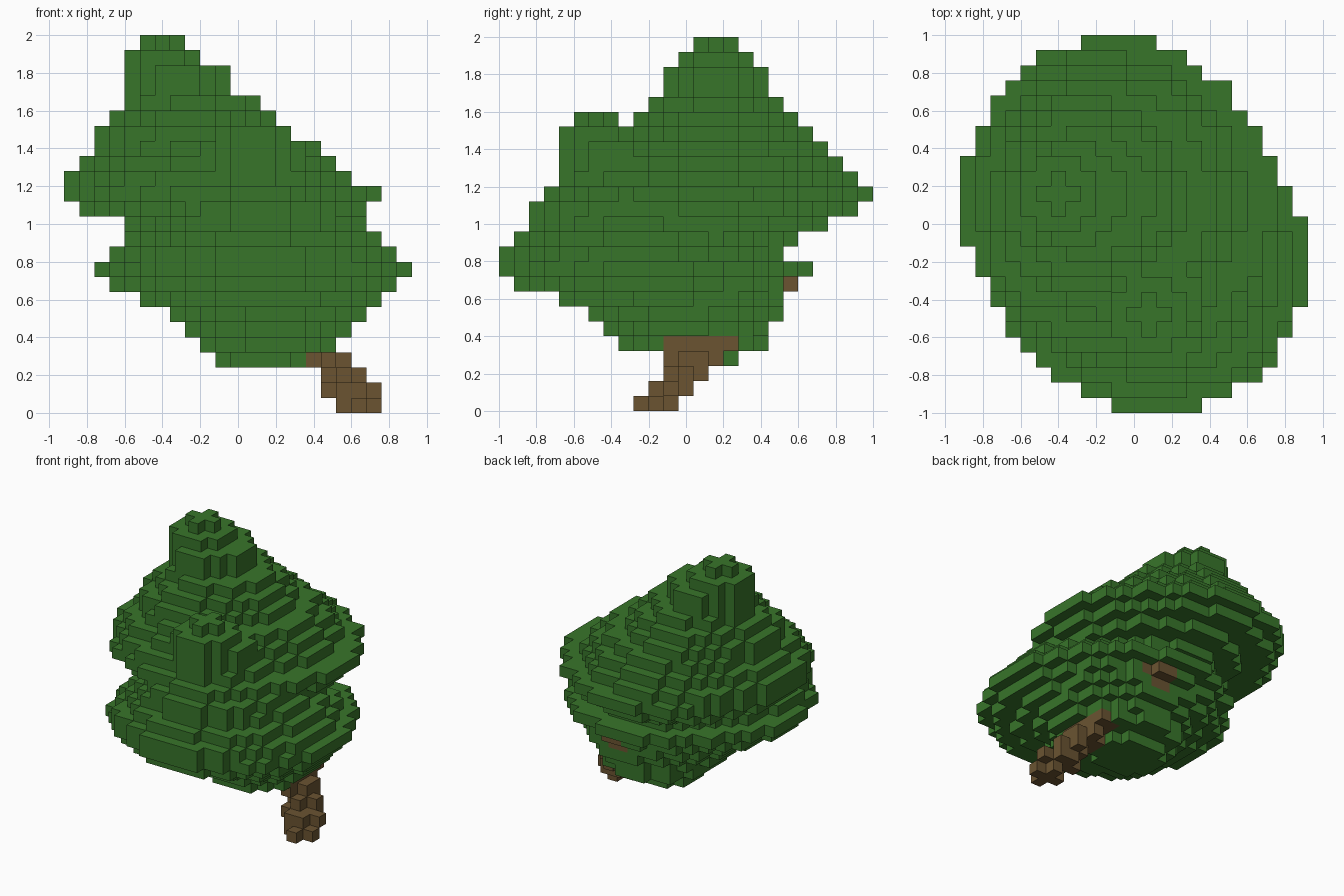
import bpy
import bmesh
from mathutils import Vector

old = bpy.data.objects.get("Cube")
if old:
    bpy.data.objects.remove(old, do_unlink=True)

CELL = 0.08


def make_material(name, rgb):
    mat = bpy.data.materials.new(name)
    mat.use_nodes = True
    mat.diffuse_color = (*rgb, 1)
    mat.node_tree.nodes["Principled BSDF"].inputs["Base Color"].default_value = (*rgb, 1)
    return mat


def disc(cx, cy, layer, radius, turned=False):
    """Cells of one slightly lopsided round layer, optionally turned a quarter."""
    cells = set()
    reach = radius + 0.33
    for x in range(-14, 15):
        for y in range(-14, 15):
            u, v = x - cx, y - cy
            if max(abs(u), abs(v)) > reach:
                continue
            if turned:
                u, v = v, -u
            skew = 0.1 * u * v * (u + v) / radius
            if u * u + v * v + skew <= reach ** 2:
                cells.add((x, y, layer))
    return cells


def build(name, cells, solid, mat):
    """Make the outside faces of a set of cells."""
    bm = bmesh.new()
    for cell in cells:
        middle = Vector(cell) + Vector((0, 0, 0.5))
        for axis in range(3):
            for sign in (-1, 1):
                normal = Vector((0, 0, 0))
                normal[axis] = sign
                if tuple(int(c + n) for c, n in zip(cell, normal)) in solid:
                    continue
                u = Vector((normal.y, normal.z, normal.x))
                v = normal.cross(u)
                corners = [(-1, -1), (1, -1), (1, 1), (-1, 1)]
                bm.faces.new([bm.verts.new((middle + (normal + u * a + v * b) / 2) * CELL)
                              for a, b in corners])
    bmesh.ops.remove_doubles(bm, verts=bm.verts, dist=CELL / 100)
    mesh = bpy.data.meshes.new(name)
    bm.to_mesh(mesh)
    bm.free()
    mesh.materials.append(mat)
    obj = bpy.data.objects.new(name, mesh)
    bpy.context.collection.objects.link(obj)


# Crown radii from the tip down, shared by both leaf masses
radii = [1, 2, 3, 3, 4, 5, 6, 7, 8, 9, 10, 9]


def leaning(t):
    return round(0.38 * t - 5)


# Upper crown leans to the right, lower crown leans to the front
upper, lower = set(), set()
for t, r in enumerate(radii):
    upper |= disc(leaning(t), 2, 24 - t, r)
    lower |= disc(1, leaning(t) - 1, 19 - t, r, True)

# Undersides narrow toward the branches
for layer, (x, y, r) in enumerate([(0, 2, 7), (0, 1, 6), (0, 1, 5), (1, 1, 4)]):
    upper |= disc(x, y, 12 - layer, r)
for layer, (x, y, r) in enumerate([(1.5, -1, 7.5), (2, 0, 6), (2, 0, 5),
                                   (2, 0.5, 4.5), (1.5, 1, 2.5)]):
    lower |= disc(x, y, 7 - layer, r, True)

# Slanting trunk, running up through the lower crown to its back
trunk = {(6, y, 4) for y in range(-1, 4)}
path = [(8, -2, 0), (8, -1, 1), (7, -1, 1), (7, 0, 2), (6, 0, 3), (6, 1, 3),
        (5, 1, 4), (5, 2, 4), (4, 3, 5), (3, 4, 6), (3, 5, 7), (2, 5, 7),
        (3, 6, 8), (2, 6, 8)]
for x, y, layer in path:
    trunk |= disc(x, y, layer, 1)

upper -= trunk
lower -= trunk | upper
solid = upper | lower | trunk
green = make_material("leaf green", (0.039, 0.178, 0.023))
brown = make_material("bark brown", (0.145, 0.088, 0.031))
build("upper_crown", upper, solid, green)
build("lower_crown", lower, solid, green)
build("trunk", trunk, solid, brown)
